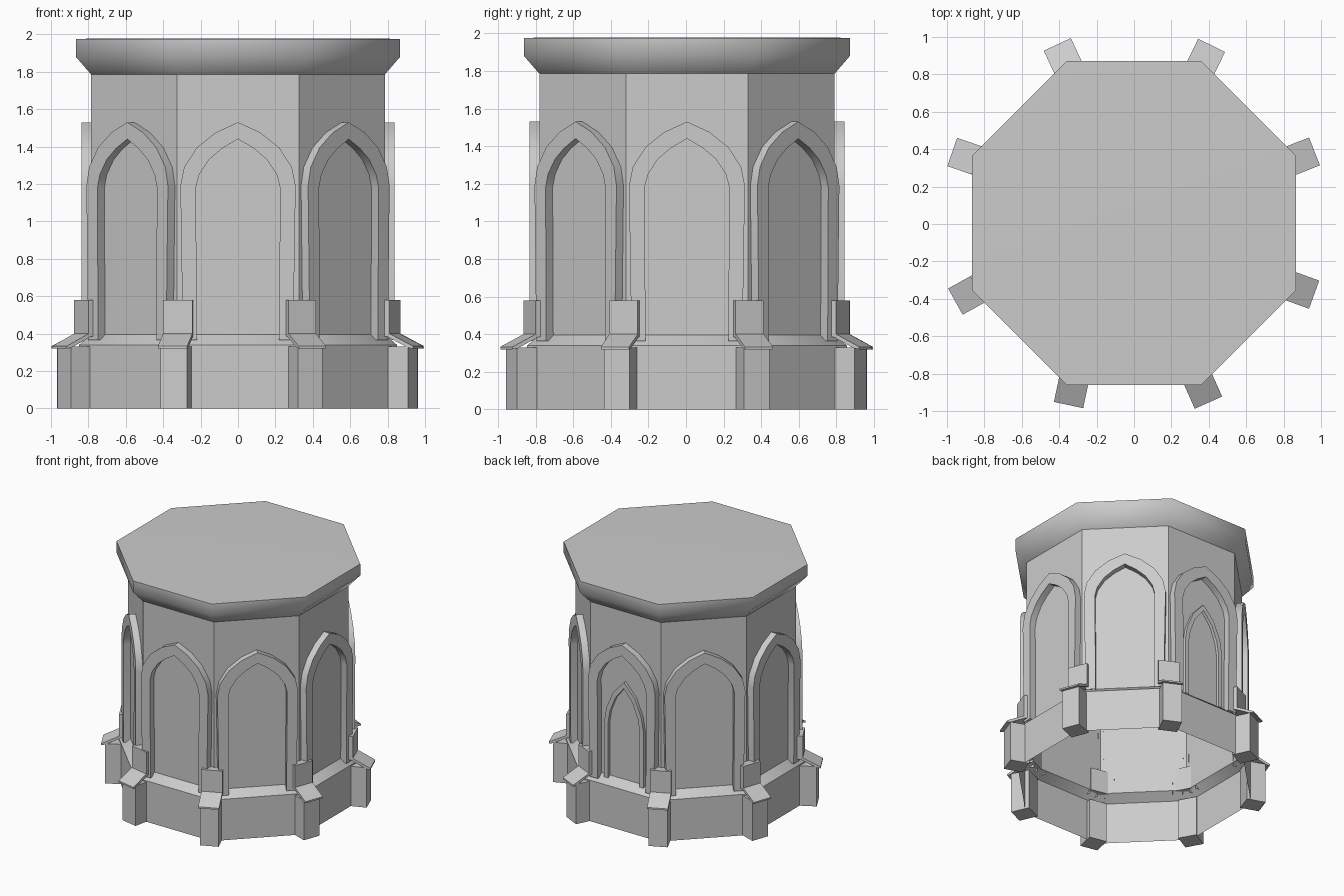
import bpy, bmesh
from math import radians, cos, sin
from mathutils import Vector

if "Cube" in bpy.data.objects:
    bpy.data.objects.remove(bpy.data.objects["Cube"])

OFF_Y = 0.005


def finish(name, bm, angle=35):
    bmesh.ops.recalc_face_normals(bm, faces=bm.faces[:])
    me = bpy.data.meshes.new(name)
    bm.to_mesh(me)
    bm.free()
    ob = bpy.data.objects.new(name, me)
    bpy.context.collection.objects.link(ob)
    bpy.ops.object.select_all(action='DESELECT')
    ob.select_set(True)
    bpy.context.view_layer.objects.active = ob
    bpy.ops.object.shade_smooth_by_angle(angle=radians(angle))
    return ob


def octagon_shell(name, profile, cap_top=False, angle=35):
    """Sweep (apothem, z) points around eight sides, flats facing the axes."""
    bm = bmesh.new()
    rings = []
    for a, z in profile:
        r = a / cos(radians(22.5))
        rings.append([bm.verts.new((r * cos(radians(22.5 + 45 * k)),
                                    r * sin(radians(22.5 + 45 * k)) + OFF_Y, z))
                      for k in range(8)])
    for lo, hi in zip(rings, rings[1:]):
        for k in range(8):
            j = (k + 1) % 8
            bm.faces.new((lo[k], lo[j], hi[j], hi[k]))
    if cap_top:
        bm.faces.new(rings[-1])
    return finish(name, bm, angle)


def arch_frame(name, face_angle, outer, inner, back, front):
    """Pointed-arch band; outer/inner are right-half points from foot to apex."""
    d = Vector((cos(radians(face_angle)), sin(radians(face_angle)), 0))
    t = Vector((-d.y, d.x, 0))
    bm = bmesh.new()

    def path(half, n):
        pts = half + [(-u, z) for u, z in reversed(half[:-1])]
        return [bm.verts.new(d * n + t * u + Vector((0, OFF_Y, z))) for u, z in pts]

    loops = [path(outer, back), path(outer, front), path(inner, front), path(inner, back)]
    for p, q in zip(loops, loops[1:]):
        for i in range(len(p) - 1):
            bm.faces.new((p[i], p[i + 1], q[i + 1], q[i]))
    return finish(name, bm)


def radial_prism(name, x, y, ang, profile, width):
    """Extrude a (distance, z) profile sideways; distance 0 is the outer tip at x, y."""
    d = Vector((cos(radians(ang)), sin(radians(ang)), 0))
    t = Vector((-d.y, d.x, 0)) * (width / 2)
    bm = bmesh.new()
    sides = [[bm.verts.new(Vector((x, y, z)) + d * r + t * s) for r, z in profile]
             for s in (-1, 1)]
    bm.faces.new(sides[0])
    bm.faces.new(sides[1])
    n = len(profile)
    for i in range(n):
        j = (i + 1) % n
        bm.faces.new((sides[0][i], sides[0][j], sides[1][j], sides[1][i]))
    return finish(name, bm)


# Hollow plinth with chamfered ledge, and tower wall above it
octagon_shell("plinth", [(0.85, 0), (0.85, 0.34), (0.785, 0.395)])
octagon_shell("tower_wall", [(0.785, 0.395), (0.785, 1.79)])

# Flared cornice with flat roof
octagon_shell("cornice", [(0.785, 1.785), (0.867, 1.88), (0.867, 1.975), (0.79, 1.977)],
              cap_top=True, angle=50)

# Pointed arch on every face
OUTER = [(0.295, 0.365), (0.308, 1.19), (0.288, 1.29), (0.22, 1.395), (0.12, 1.475), (0, 1.53)]
INNER = [(0.22, 0.365), (0.225, 1.18), (0.207, 1.25), (0.155, 1.33), (0.085, 1.39), (0, 1.44)]
for k in range(8):
    arch_frame(f"arch_{k}", 45 * k, OUTER, INNER, 0.784, 0.838)

# Smaller doorway arch within the back face
DOOR_OUT = [(0.18, 0.38), (0.18, 0.84), (0.16, 0.96), (0.1, 1.1), (0, 1.21)]
DOOR_IN = [(0.145, 0.38), (0.145, 0.84), (0.128, 0.94), (0.08, 1.06), (0, 1.16)]
arch_frame("back_door_arch", 90, DOOR_OUT, DOOR_IN, 0.784, 0.81)

# Buttresses, slightly irregular: tip x, tip y, heading
SPOTS = [(0.965, 0.388, 21.5), (0.415, 0.955, 64), (-0.41, 0.96, 115), (-0.972, 0.385, 161),
         (-0.955, -0.415, 209), (-0.35, -0.968, 258), (0.398, -0.955, 294), (0.963, -0.378, 340)]
PIER = [(-0.18, 0), (-0.03, 0), (-0.03, 0.33), (-0.18, 0.33)]
HOOD = [(0, 0.32), (0, 0.333), (-0.135, 0.4), (-0.135, 0.58), (-0.22, 0.58),
        (-0.22, 0.39), (-0.15, 0.385), (-0.03, 0.325)]
for i, (x, y, a) in enumerate(SPOTS):
    radial_prism(f"buttress_pier_{i}", x, y, a, PIER, 0.145)
    radial_prism(f"buttress_hood_{i}", x, y, a, HOOD, 0.16)
